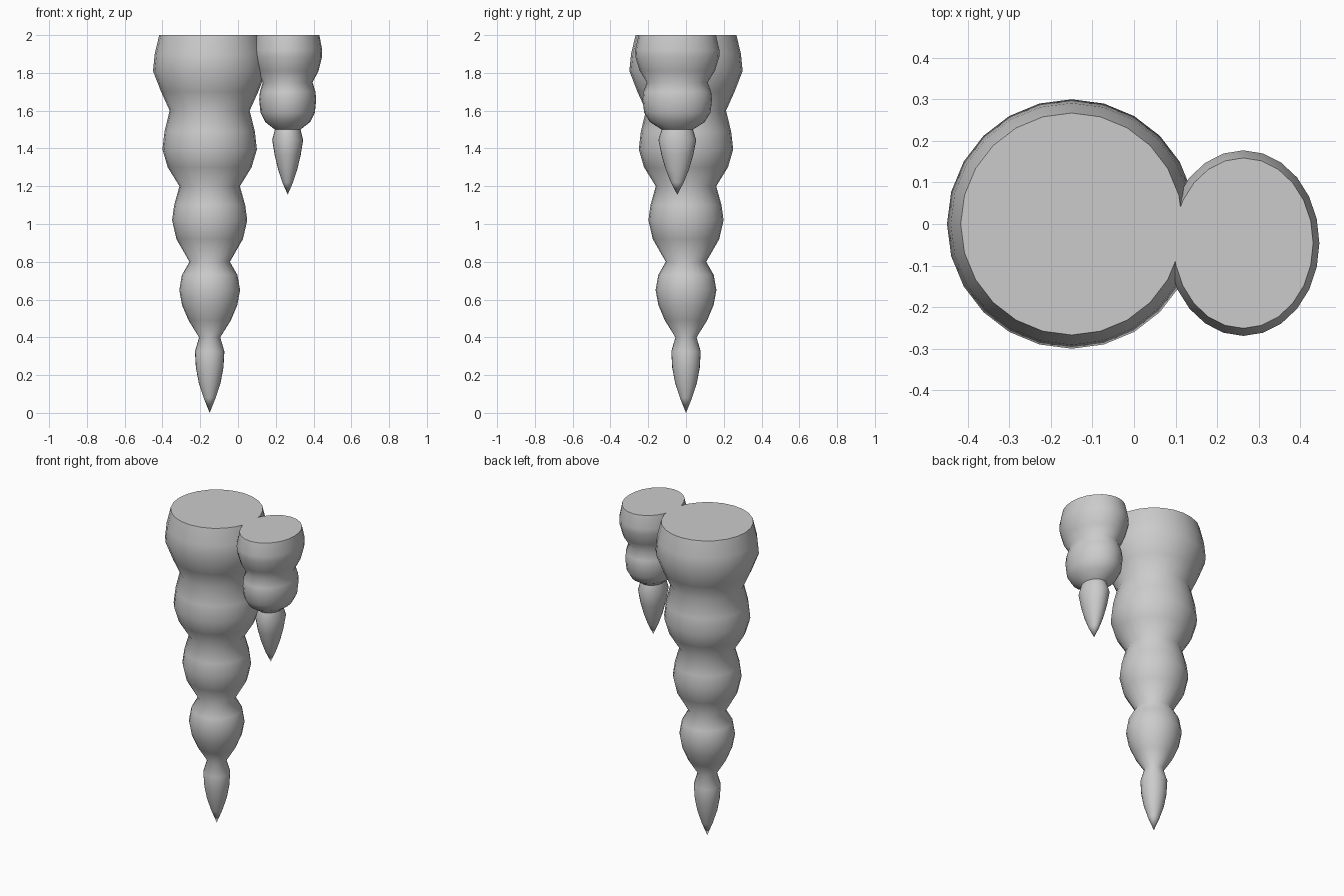
import bpy, bmesh
from math import sin, cos, pi, radians

if "Cube" in bpy.data.objects:
    bpy.data.objects.remove(bpy.data.objects["Cube"])

SIDES = 24


def stalactite(name, centre, stretch_y, tip_z, profile):
    """Lathe (radius, z) rings upward from a pointed tip and cap the top."""
    bm = bmesh.new()
    cx, cy = centre
    tip = bm.verts.new((cx, cy, tip_z))
    rings = []
    for r, z in profile:
        rings.append([bm.verts.new((cx + r * cos(2 * pi * i / SIDES),
                                    cy + r * stretch_y * sin(2 * pi * i / SIDES), z))
                      for i in range(SIDES)])
    for i in range(SIDES):
        j = (i + 1) % SIDES
        bm.faces.new((tip, rings[0][j], rings[0][i]))
        for a, b in zip(rings, rings[1:]):
            bm.faces.new((a[i], a[j], b[j], b[i]))
    bm.faces.new(rings[-1])
    mesh = bpy.data.meshes.new(name)
    bm.to_mesh(mesh)
    bm.free()
    obj = bpy.data.objects.new(name, mesh)
    bpy.context.collection.objects.link(obj)
    bpy.ops.object.select_all(action='DESELECT')
    obj.select_set(True)
    bpy.context.view_layer.objects.active = obj
    bpy.ops.object.shade_smooth_by_angle(angle=radians(65))
    return obj


# Large stalactite: five bulges, growing upward
stalactite("large_stalactite", (-0.15, 0), 1.0, 0.0, [
    (0.032, 0.08), (0.058, 0.16), (0.073, 0.24), (0.078, 0.325), (0.056, 0.40),
    (0.112, 0.49), (0.146, 0.57), (0.161, 0.65), (0.147, 0.73), (0.107, 0.80),
    (0.176, 0.92), (0.199, 1.02), (0.188, 1.10), (0.16, 1.20),
    (0.222, 1.30), (0.25, 1.395), (0.239, 1.49), (0.212, 1.60),
    (0.257, 1.70), (0.30, 1.81), (0.291, 1.90), (0.267, 2.0)])

# Small stalactite: three bulges, oval in plan
stalactite("small_stalactite", (0.263, -0.046), 1.22, 1.155, [
    (0.028, 1.22), (0.051, 1.29), (0.069, 1.365), (0.082, 1.445), (0.068, 1.50),
    (0.119, 1.54), (0.144, 1.59), (0.151, 1.66), (0.147, 1.70), (0.132, 1.75),
    (0.163, 1.81), (0.182, 1.885), (0.183, 1.92), (0.168, 2.0)])
